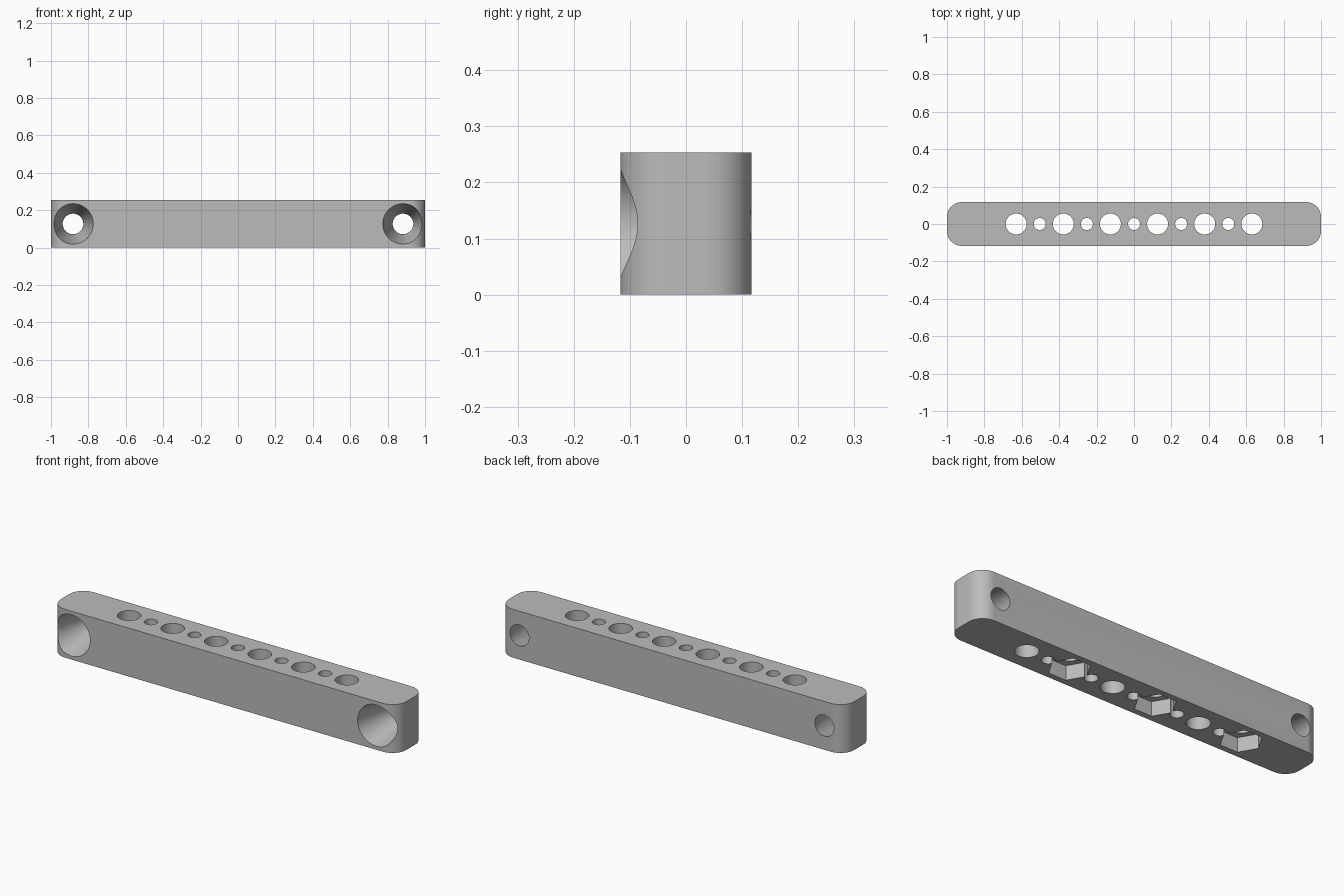
import bpy, bmesh
from math import pi, radians
from mathutils import Matrix, Vector

if "Cube" in bpy.data.objects:
    bpy.data.objects.remove(bpy.data.objects["Cube"])

LENGTH, WIDTH, HEIGHT = 2.0, 0.234, 0.253
PITCH = 0.126

grey = bpy.data.materials.new("plain grey")
grey.use_nodes = True
colour = (0.5, 0.5, 0.5, 1)
grey.diffuse_color = colour
grey.node_tree.nodes["Principled BSDF"].inputs["Base Color"].default_value = colour


def new_object(name, bm):
    mesh = bpy.data.meshes.new(name)
    bm.to_mesh(mesh)
    bm.free()
    mesh.materials.append(grey)
    obj = bpy.data.objects.new(name, mesh)
    bpy.context.collection.objects.link(obj)
    return obj


def add_cutter(bm, start, end, r1, r2=None, sides=48):
    """Closed cone or prism running from start to end."""
    start, end = Vector(start), Vector(end)
    axis = end - start
    turn = axis.to_track_quat("Z", "Y").to_matrix().to_4x4()
    place = Matrix.Translation((start + end) / 2) @ turn
    bmesh.ops.create_cone(bm, cap_ends=True, segments=sides, radius1=r1,
                          radius2=r1 if r2 is None else r2,
                          depth=axis.length, matrix=place)


def cut(body, name, bm):
    cutter = new_object(name, bm)
    cutter.hide_render = True
    mod = body.modifiers.new(name, "BOOLEAN")
    mod.operation = "DIFFERENCE"
    mod.solver = "EXACT"
    mod.object = cutter
    bpy.ops.object.modifier_apply(modifier=mod.name)
    bpy.data.objects.remove(cutter)


# Bar with rounded upright corners
bm = bmesh.new()
bmesh.ops.create_cube(bm, size=1)
bmesh.ops.scale(bm, vec=(LENGTH, WIDTH, HEIGHT), verts=bm.verts)
bmesh.ops.translate(bm, vec=(0, 0, HEIGHT / 2), verts=bm.verts)
uprights = [e for e in bm.edges if abs(e.verts[0].co.z - e.verts[1].co.z) > 0.1]
bmesh.ops.bevel(bm, geom=uprights, offset=0.08, segments=12, profile=0.5,
                affect="EDGES")
bar = new_object("drilled_bar", bm)
bpy.context.view_layer.objects.active = bar
bar.select_set(True)

# Alternating wide and narrow holes through the top
bm = bmesh.new()
for i in range(-5, 6):
    radius = 0.056 if i % 2 else 0.032
    add_cutter(bm, (i * PITCH, 0, -0.1), (i * PITCH, 0, HEIGHT + 0.1), radius)
cut(bar, "top_holes", bm)

# Hexagonal nut pockets underneath every second wide hole
bm = bmesh.new()
for i in (-5, -1, 3):
    add_cutter(bm, (i * PITCH, 0, -0.05), (i * PITCH, 0, 0.075), 0.1, sides=6)
# Put a corner of each hexagon on the long axis
for i in (-5, -1, 3):
    ring = [v for v in bm.verts if abs(v.co.x - i * PITCH) < 0.11]
    if max(v.co.x for v in ring) - i * PITCH < 0.095:
        bmesh.ops.rotate(bm, verts=ring, cent=(i * PITCH, 0, 0),
                         matrix=Matrix.Rotation(pi / 6, 3, "Z"))
cut(bar, "nut_pockets", bm)

# Tapered mounting holes, wide at the front and narrow at the back
bm = bmesh.new()
slope = (0.108 - 0.055) / WIDTH
reach = 0.05
for x in (-0.882, 0.882):
    add_cutter(bm, (x, -WIDTH / 2 - reach, HEIGHT / 2),
               (x, WIDTH / 2 + reach, HEIGHT / 2),
               0.108 + slope * reach, 0.055 - slope * reach, 64)
cut(bar, "mounting_holes", bm)

bpy.ops.object.shade_smooth_by_angle(angle=radians(30))
